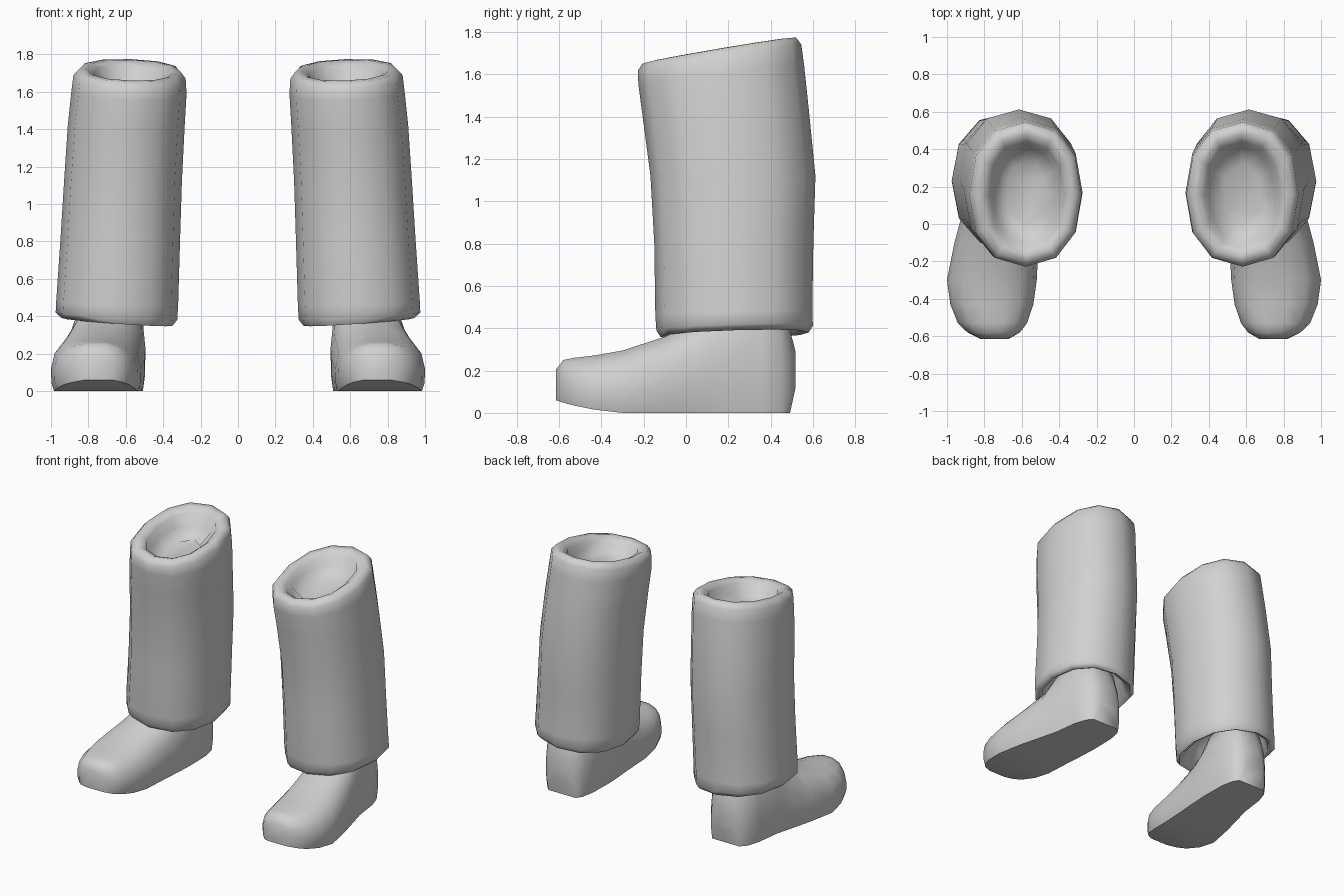
import bpy, bmesh, math, random

cube = bpy.data.objects.get("Cube")
if cube:
    bpy.data.objects.remove(cube, do_unlink=True)

GREY = (0.64, 0.64, 0.64, 1)
grey = bpy.data.materials.new("light grey")
grey.use_nodes = True
grey.diffuse_color = GREY
grey.node_tree.nodes["Principled BSDF"].inputs["Base Color"].default_value = GREY

SIDES = 12


def loft(name, rings, angle):
    """Skin a list of equal-length point rings and close both ends."""
    bm = bmesh.new()
    loops = [[bm.verts.new(p) for p in ring] for ring in rings]
    n = len(loops[0])
    for a, b in zip(loops, loops[1:]):
        for i in range(n):
            j = (i + 1) % n
            bm.faces.new((a[i], a[j], b[j], b[i]))
    bm.faces.new(loops[0][::-1])
    bm.faces.new(loops[-1])
    bmesh.ops.recalc_face_normals(bm, faces=bm.faces)
    mesh = bpy.data.meshes.new(name)
    bm.to_mesh(mesh)
    bm.free()
    mesh.materials.append(grey)
    obj = bpy.data.objects.new(name, mesh)
    bpy.context.collection.objects.link(obj)
    bpy.ops.object.select_all(action='DESELECT')
    obj.select_set(True)
    bpy.context.view_layer.objects.active = obj
    bpy.ops.object.shade_smooth_by_angle(angle=math.radians(angle))


def oval(side, z, x0, x1, y0, y1, back_slope, out_slope, crumple):
    """Slightly squared oval between the limits, sloping up to the back and outside."""
    cx, cy, rx, ry = (x0 + x1) / 2, (y0 + y1) / 2, (x1 - x0) / 2, (y1 - y0) / 2
    pts = []
    for i in range(SIDES):
        t = math.tau * i / SIDES
        c, s = math.cos(t), math.sin(t)
        dx = rx * math.copysign(abs(c) ** 0.88, c)
        dy = ry * math.copysign(abs(s) ** 0.9, s)
        dz = back_slope * dy + out_slope * dx + random.uniform(-crumple, crumple)
        pts.append((side * (cx + dx), cy + dy, z + dz))
    return pts


# Trouser leg: hollow cuff, outer wall, rolled rim, crumpled inside
# (height, x limits, y limits, slope to back, slope outward, crumple)
LEG = [
    (0.62, 0.52, 0.80, 0.08, 0.42, 0.00, 0.00, 0),
    (0.50, 0.42, 0.89, -0.04, 0.51, 0.00, 0.00, 0),
    (0.385, 0.38, 0.92, -0.09, 0.55, 0.03, 0.07, 0),
    (0.37, 0.35, 0.945, -0.12, 0.58, 0.03, 0.07, 0),
    (0.40, 0.325, 0.975, -0.14, 0.60, 0.03, 0.06, 0),
    (0.47, 0.32, 0.972, -0.145, 0.597, 0.03, 0.03, 0),
    (0.80, 0.31, 0.95, -0.15, 0.602, 0.00, 0.00, 0),
    (1.12, 0.30, 0.93, -0.168, 0.612, 0.00, 0.00, 0),
    (1.42, 0.285, 0.91, -0.205, 0.58, 0.05, 0.00, 0),
    (1.60, 0.275, 0.89, -0.225, 0.558, 0.12, 0.03, 0),
    (1.68, 0.28, 0.88, -0.228, 0.545, 0.16, 0.03, 0),
    (1.713, 0.305, 0.85, -0.205, 0.52, 0.17, 0.03, 0),
    (1.715, 0.34, 0.81, -0.17, 0.48, 0.17, 0.03, 0),
    (1.69, 0.375, 0.775, -0.13, 0.44, 0.17, 0.03, 0.005),
    (1.63, 0.40, 0.75, -0.10, 0.41, 0.15, 0.00, 0.025),
    (1.57, 0.47, 0.69, 0.00, 0.32, 0.10, 0.00, 0.035),
]

# Boot slices from toe to heel: y, centre x, half width, bottom, top
BOOT = [
    (-0.615, 0.745, 0.075, 0.06, 0.205),
    (-0.58, 0.75, 0.14, 0.048, 0.25),
    (-0.53, 0.757, 0.185, 0.035, 0.26),
    (-0.43, 0.76, 0.222, 0.015, 0.272),
    (-0.30, 0.76, 0.24, 0.0, 0.295),
    (-0.10, 0.735, 0.225, 0.0, 0.36),
    (0.05, 0.71, 0.21, 0.0, 0.43),
    (0.18, 0.69, 0.195, 0.0, 0.57),
    (0.36, 0.68, 0.18, 0.0, 0.57),
    (0.45, 0.675, 0.155, 0.0, 0.50),
    (0.492, 0.67, 0.12, 0.0, 0.39),
    (0.518, 0.67, 0.075, 0.12, 0.29),
]
# Half outline of a slice: width fraction, height fraction
HALF = [(0.93, 0.0), (0.99, 0.15), (1.0, 0.4), (0.92, 0.68), (0.68, 0.90), (0.28, 1.0)]
OUTLINE = HALF + [(-w, h) for w, h in reversed(HALF)]

for side, label in ((1, "left"), (-1, "right")):
    random.seed(3 + side)
    loft(label + "_trouser_leg", [oval(side, *ring) for ring in LEG], 75)
    slices = [[(side * (cx + w * hw), y, z0 + h * (z1 - z0)) for w, h in OUTLINE]
              for y, cx, hw, z0, z1 in BOOT]
    loft(label + "_boot", slices, 65)
